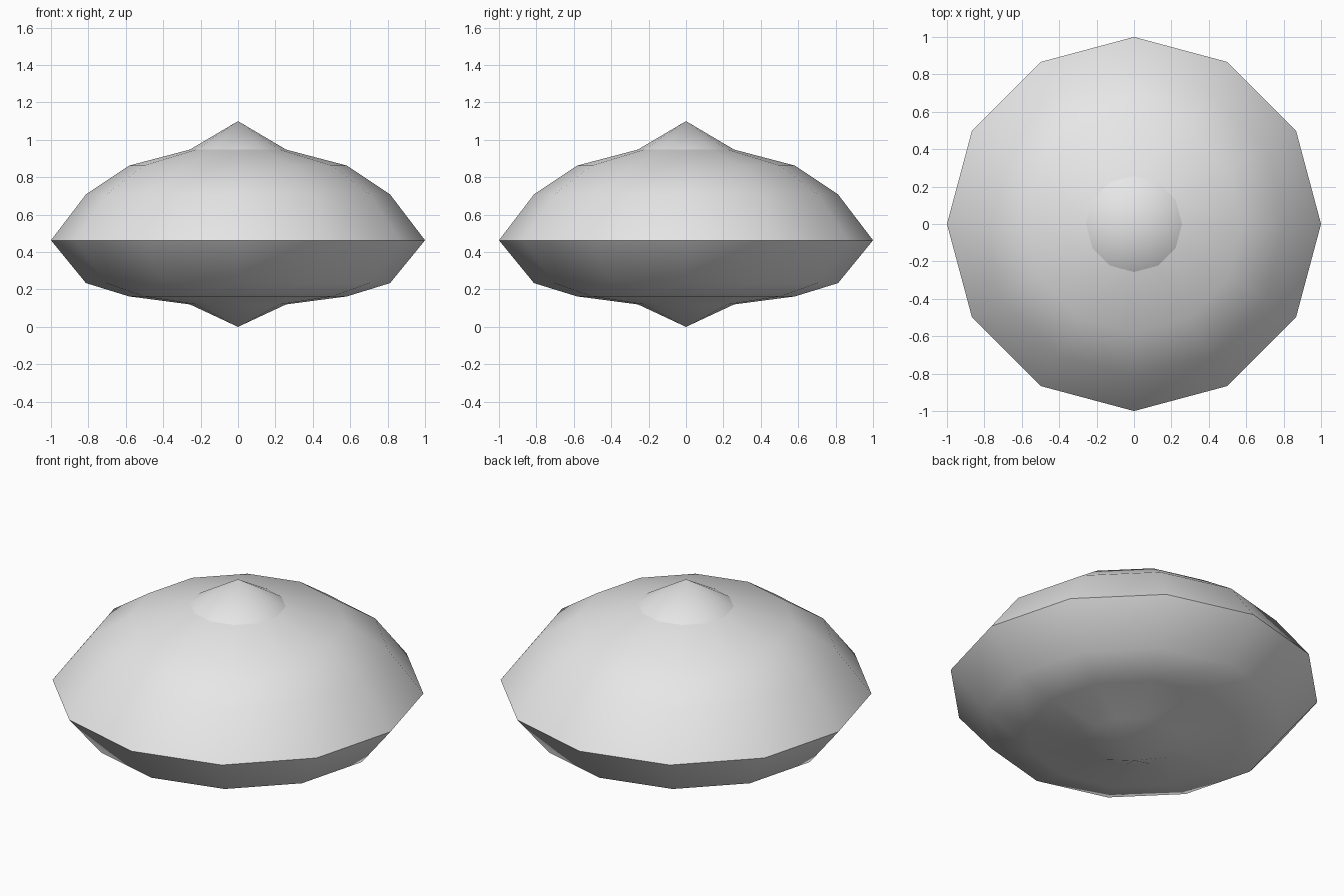
import bpy, bmesh
from math import cos, sin, tau

cube = bpy.data.objects.get("Cube")
if cube:
    bpy.data.objects.remove(cube, do_unlink=True)

SIDES = 12
BOTTOM, TOP = 0.0, 1.1
# Rings from bottom to top: radius, height, whether the edge is sharp
RINGS = [
    (0.257, 0.12, False),
    (0.583, 0.163, False),
    (0.813, 0.234, False),
    (1.0, 0.463, True),     # rim
    (0.813, 0.708, False),
    (0.583, 0.862, False),
    (0.257, 0.948, True),   # foot of the peak
]

grey = bpy.data.materials.new("plain grey")
grey.use_nodes = True
grey.diffuse_color = (0.8, 0.8, 0.8, 1)
grey.node_tree.nodes["Principled BSDF"].inputs["Base Color"].default_value = (0.8, 0.8, 0.8, 1)

# Lathed disc: rings joined by quads, closed with a fan at each tip
bm = bmesh.new()
rings = [[bm.verts.new((r * cos(tau * i / SIDES), r * sin(tau * i / SIDES), z))
          for i in range(SIDES)] for r, z, _ in RINGS]
low_tip = bm.verts.new((0, 0, BOTTOM))
high_tip = bm.verts.new((0, 0, TOP))
for i in range(SIDES):
    j = (i + 1) % SIDES
    for a, b in zip(rings, rings[1:]):
        bm.faces.new((a[i], a[j], b[j], b[i]))
    bm.faces.new((rings[0][j], rings[0][i], low_tip))
    bm.faces.new((rings[-1][i], rings[-1][j], high_tip))

# Smooth shading, with hard creases at the rim and the peak
for f in bm.faces:
    f.smooth = True
for ring, (_, _, sharp) in zip(rings, RINGS):
    if sharp:
        for i in range(SIDES):
            bm.edges.get((ring[i], ring[(i + 1) % SIDES])).smooth = False

mesh = bpy.data.meshes.new("pointed_disc")
bm.to_mesh(mesh)
bm.free()
mesh.materials.append(grey)
disc = bpy.data.objects.new("pointed_disc", mesh)
bpy.context.collection.objects.link(disc)
